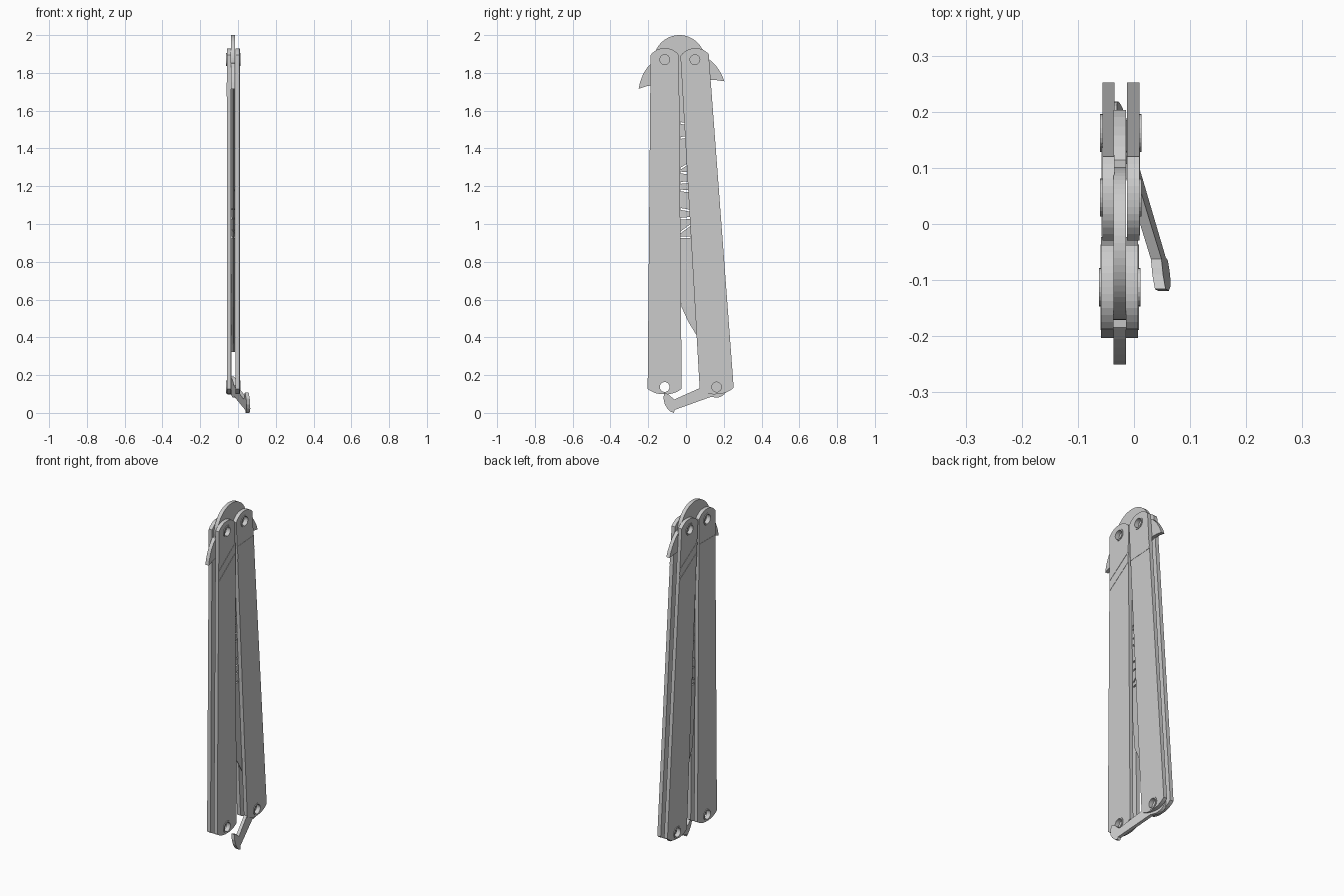
import bpy, bmesh, math
from mathutils import Vector

if "Cube" in bpy.data.objects:
    bpy.data.objects.remove(bpy.data.objects["Cube"])

steel = bpy.data.materials.new("steel_grey")
steel.diffuse_color = (0.6, 0.6, 0.6, 1)
steel.use_nodes = True
steel.node_tree.nodes["Principled BSDF"].inputs["Base Color"].default_value = steel.diffuse_color

XC = -0.0255      # mid plane of the knife
PLATE = 0.022     # handle plate thickness
GAP = 0.011       # half of the space between the plates


def finish(name, bm):
    bmesh.ops.recalc_face_normals(bm, faces=bm.faces)
    me = bpy.data.meshes.new(name)
    bm.to_mesh(me)
    bm.free()
    me.materials.append(steel)
    ob = bpy.data.objects.new(name, me)
    bpy.context.collection.objects.link(ob)
    return ob


def add_prism(bm, pts, x0, x1):
    """Extrude a (y, z) outline from x0 to x1; each x may be a function of (y, z)."""
    fx = [x if callable(x) else (lambda y, z, x=x: x) for x in (x0, x1)]
    a, b = [[bm.verts.new((f(y, z), y, z)) for y, z in pts] for f in fx]
    bm.faces.new(a)
    bm.faces.new(b[::-1])
    for i in range(len(pts)):
        j = (i + 1) % len(pts)
        bm.faces.new((a[i], b[i], b[j], a[j]))


def prism(name, pts, x0, x1):
    bm = bmesh.new()
    add_prism(bm, pts, x0, x1)
    return finish(name, bm)


def circle(c, r, n=24):
    return [(c[0] + r * math.cos(2 * math.pi * i / n),
             c[1] + r * math.sin(2 * math.pi * i / n)) for i in range(n)]


def cut(ob, outlines):
    """Cut outlines right through an object along x."""
    bm = bmesh.new()
    for o in outlines:
        add_prism(bm, o, -0.3, 0.3)
    cutter = finish("cutter", bm)
    cutter.hide_render = True
    m = ob.modifiers.new("cut", 'BOOLEAN')
    m.operation, m.solver, m.object = 'DIFFERENCE', 'EXACT', cutter
    dg = bpy.context.evaluated_depsgraph_get()
    me = bpy.data.meshes.new_from_object(ob.evaluated_get(dg))
    ob.modifiers.clear()
    ob.data = me
    bpy.data.objects.remove(cutter)


def ring(name, c, x0, x1, r_out=0.034, r_in=0.026):
    bm = bmesh.new()
    loops = [[bm.verts.new((x, y, z)) for y, z in circle(c, r)]
             for x, r in ((x0, r_in), (x0, r_out), (x1, r_out), (x1, r_in))]
    for k in range(4):
        a, b = loops[k], loops[(k + 1) % 4]
        for i in range(24):
            j = (i + 1) % 24
            bm.faces.new((a[i], a[j], b[j], b[i]))
    return finish(name, bm)


# Handles: two plates each, with eyelets and shallow bands near the pivot
def handle(name, low, top, inner, xc):
    low, top = Vector(low), Vector(top)
    up = (top - low).normalized()
    side = Vector((up.y, -up.x))
    L = (top - low).length

    def at(v, u):
        return tuple(low + side * v + up * u)

    def end(half, edge, peak, sgn):
        out = []
        for i in range(13):
            t = -1 + i / 6
            out.append((t * half, edge + (peak - edge) * (1 - abs(t) ** 2.5)))
        return out if sgn > 0 else out[::-1]

    outline = [at(v, u) for v, u in end(0.09, -0.01, -0.038, 1)]
    outline += [at(v, L + u) for v, u in end(0.075, 0.025, 0.06, -1)]
    for s, label in ((1, "right"), (-1, "left")):
        xi, xo = xc + s * GAP, xc + s * (GAP + PLATE)
        plate = prism(f"{name}_plate_{label}", outline, xi, xo)
        cut(plate, [circle(low, 0.026), circle(top, 0.026)])
        ring(f"{name}_pivot_eyelet_{label}", top, xo - s * 0.01, xo + s * 0.004)
        ring(f"{name}_end_eyelet_{label}", low, xo - s * 0.01, xo + s * 0.004)
        # diagonal bands on one face, a level band on the other
        w = 0.076
        if s == -inner * -1:
            bands = [(-0.15, -0.04), (-0.21, -0.04)]
            rise = 0.055 * inner
        else:
            bands = [(-0.12, -0.075)]
            rise = 0
        for i, (u, h) in enumerate(bands):
            u += L
            pts = [at(-w, u - rise), at(w, u + rise),
                   at(w, u + rise + h), at(-w, u - rise + h)]
            prism(f"{name}_band_{label}_{i}", pts, xo - s * 0.004, xo + s * 0.0015)


handle("front_handle", (-0.113, 0.137), (-0.1125, 1.87), 1, XC)
handle("back_handle", (0.162, 0.137), (0.047, 1.87), -1, XC + 0.002)

# Blade frame: u runs down toward the tip, v across
O = Vector((-0.035, 1.864))
D = Vector((0.088, -0.996))
R = Vector((0.996, 0.088))


def bl(v, u):
    return tuple(O + D * u + R * v)


# Rounded tang with two curved guards
half = [(0.150, 0.0), (0.172, 0.020), (0.190, 0.042), (0.204, 0.066),
        (0.218, 0.096), (0.228, 0.129), (0.185, 0.119), (0.150, 0.116), (0.1, 0.13)]
arc = [(-0.136 * math.cos(math.pi * i / 32), -0.136 * math.sin(math.pi * i / 32))
       for i in range(33)]
tang = [bl(v, u) for v, u in arc + half + [(-v, u) for v, u in half[::-1]]]
prism("blade_tang", tang, XC - 0.0108, XC + 0.0108)

# Blade: stations of (u, cutting edge, bevel line, spine)
stations = [(0.1, -0.1, -0.045, 0.1), (1.1, -0.105, -0.05, 0.1), (1.30, -0.103, -0.045, 0.09),
            (1.38, -0.075, -0.025, 0.075), (1.456, -0.037, 0.0, 0.055),
            (1.51, -0.008, 0.015, 0.04), (1.55, 0.018, 0.02, 0.022)]
bm = bmesh.new()
rows = []
for u, e, b, s in stations:
    sec = [(e, -0.001), (b, -0.009), (s, -0.009), (s, 0.009), (b, 0.009), (e, 0.001)]
    rows.append([bm.verts.new((XC + x, *bl(v, u))) for v, x in sec])
for a, b in zip(rows, rows[1:]):
    for i in range(6):
        j = (i + 1) % 6
        bm.faces.new((a[i], a[j], b[j], b[i]))
bm.faces.new(rows[0])
bm.faces.new(rows[-1][::-1])
blade = finish("blade", bm)

# Thin slots through the blade
slots = []
for z, slope in ((1.53, -0.2), (1.46, 0.2), (1.31, 0.7), (1.27, -0.1), (1.22, 0.1),
                 (1.175, -0.1), (1.075, -0.2), (1.03, 0.1), (0.975, 0.8), (0.93, 0.0)):
    y0, y1, h = -0.03, 0.025, 0.005
    dz = slope * 0.025
    slots.append([(y0, z - dz - h), (y1, z + dz - h), (y1, z + dz + h), (y0, z - dz + h)])
cut(blade, slots)


# Swinging latch, tilted out of the handle
def latch_x(off):
    return lambda y, z: XC + 0.002 + 0.24 * (0.16 - y) + 0.15 * (0.135 - z) + off


latch = [(0.085, 0.132), (-0.062, 0.071), (-0.078, 0.085), (-0.09, 0.097), (-0.116, 0.108),
         (-0.119, 0.075), (-0.112, 0.045), (-0.098, 0.022), (-0.083, 0.008), (-0.064, 0.0),
         (-0.06, 0.016), (0.13, 0.084)]
latch[0] = (0.108, 0.145)
latch[1:2] = [(0.07, 0.13), (-0.062, 0.071)]
latch += [(0.162 + 0.056 * math.cos(math.radians(a)), 0.137 + 0.056 * math.sin(math.radians(a)))
          for a in range(-105, 166, 15)]
prism("latch", latch, latch_x(-0.0095), latch_x(0.0095))
